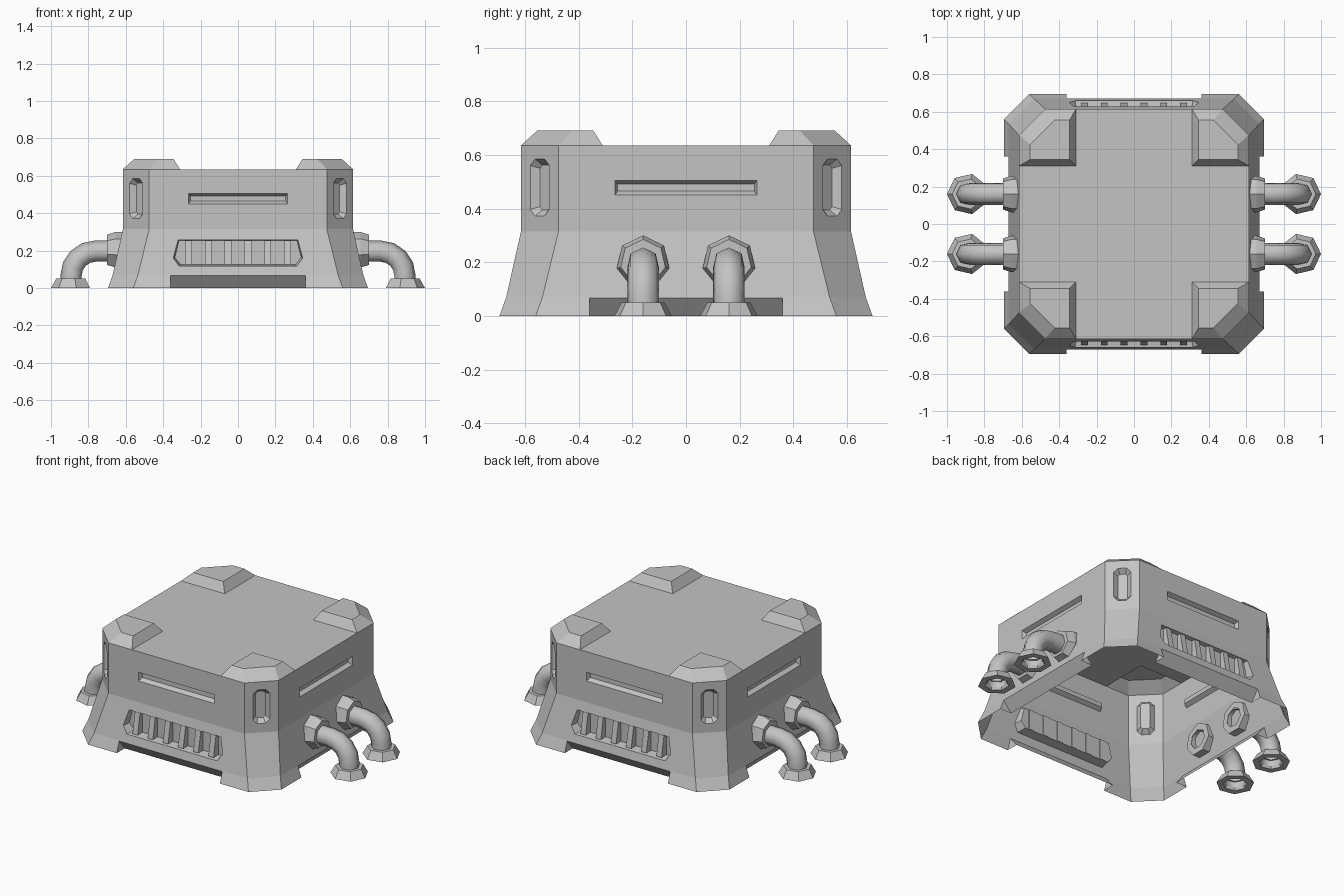
import bpy, bmesh
from math import sin, cos, pi, radians
from mathutils import Matrix, Vector

if "Cube" in bpy.data.objects:
    bpy.data.objects.remove(bpy.data.objects["Cube"])

metal = bpy.data.materials.new("grey_metal")
metal.use_nodes = True
GREY = (0.55, 0.55, 0.55, 1)
metal.diffuse_color = GREY
metal.node_tree.nodes["Principled BSDF"].inputs["Base Color"].default_value = GREY


def loft(bm, rings, caps=True, turn=Matrix()):
    """Skin a list of equal point rings, optionally closing both ends."""
    vs = [[bm.verts.new(turn @ Vector(p)) for p in ring] for ring in rings]
    n = len(rings[0])
    for a, b in zip(vs, vs[1:]):
        for i in range(n):
            j = (i + 1) % n
            bm.faces.new((a[i], a[j], b[j], b[i]))
    if caps:
        bm.faces.new(vs[0][::-1])
        bm.faces.new(vs[-1])
    return vs


def finish(bm, name, smooth=False):
    bmesh.ops.recalc_face_normals(bm, faces=bm.faces)
    mesh = bpy.data.meshes.new(name)
    for f in bm.faces:
        f.smooth = smooth
    bm.to_mesh(mesh)
    bm.free()
    ob = bpy.data.objects.new(name, mesh)
    bpy.context.collection.objects.link(ob)
    mesh.materials.append(metal)
    return ob


def quarter(k):
    return Matrix.Rotation(k * pi / 2, 4, "Z")


# Body: flared octagonal walls with a raised pad on each top corner
TOP, PAD_TOP, INNER = 0.635, 0.69, 0.31
SECTIONS = [(0, 0.695, 0.56), (0.07, 0.67, 0.535), (0.315, 0.615, 0.475)]
bm = bmesh.new()


def octagon(half, side, z):
    ring = []
    for k in range(4):
        for p in ((half, -side, z), (half, side, z)):
            ring.append(quarter(k) @ Vector(p))
    return ring


walls = loft(bm, [octagon(h, c, z) for z, h, c in SECTIONS], caps=False)
bm.faces.new(walls[0][::-1])
shoulder = walls[-1]

pads = []
for k in range(4):
    base = [(INNER, INNER), (0.615, INNER), (0.615, 0.475), (0.475, 0.615), (INNER, 0.615)]
    crown = [(0.345, 0.345), (0.555, 0.345), (0.555, 0.425), (0.425, 0.555), (0.345, 0.555)]
    lo, hi = loft(bm, [[(x, y, TOP) for x, y in base],
                       [(x, y, PAD_TOP) for x, y in crown]], caps=False, turn=quarter(k))
    bm.faces.new(hi)
    pads.append(lo)
deck = []
for k in range(4):
    lo, prev = pads[k], pads[k - 1]
    a, b, c = shoulder[2 * k], shoulder[2 * k + 1], shoulder[(2 * k + 2) % 8]
    bm.faces.new((a, b, lo[2], lo[1], prev[4], prev[3]))
    bm.faces.new((b, c, lo[3], lo[2]))
    deck += [lo[1], lo[0], lo[4]]
bm.faces.new(deck)
body = finish(bm, "body")

# Cutters: wall slots, corner slots, base notches and grille openings
bm = bmesh.new()


def recess(outer, inner, face, depth, turn, reach=0.05):
    """Tapered pocket on a wall whose outward direction is local -y."""
    loft(bm, [[(u, -face - reach, v) for u, v in outer],
              [(u, -face, v) for u, v in outer],
              [(u, -face + depth, v) for u, v in inner]], turn=turn)


def clipped(w, lo, hi, c):
    return [(-w, lo + c), (-w + c, lo), (w - c, lo), (w, lo + c),
            (w, hi - c), (w - c, hi), (-w + c, hi), (-w, hi - c)]


def box(w, lo, hi):
    return [(-w, lo), (w, lo), (w, hi), (-w, hi)]


GRILLE = [(-0.348, 0.16), (-0.315, 0.118), (0.315, 0.118),
          (0.348, 0.16), (0.325, 0.262), (-0.325, 0.262)]
GRILLE_BACK = [(u * 0.97, 0.19 + (v - 0.19) * 0.9) for u, v in GRILLE]
NOTCH = [(0.6, -0.02), (0.671, 0.067), (0.78, 0.067), (0.78, -0.02)]
for k in range(4):
    recess(box(0.265, 0.45, 0.505), box(0.255, 0.465, 0.492), 0.615, 0.025, quarter(k))
    recess(clipped(0.05, 0.372, 0.585, 0.025), clipped(0.028, 0.395, 0.562, 0.012),
           0.7707, 0.03, quarter(k + 0.5))
    loft(bm, [[(x, -d, z) for d, z in NOTCH] for x in (-0.36, 0.36)], turn=quarter(k))
for k in (0, 2):
    recess(GRILLE, GRILLE_BACK, 0.66, 0.06, quarter(k))
cutter = finish(bm, "cutter")
cutter.hide_render = True

cut = body.modifiers.new("recesses", "BOOLEAN")
cut.operation, cut.solver, cut.object = "DIFFERENCE", "EXACT", cutter
deps = bpy.context.evaluated_depsgraph_get()
body.data = bpy.data.meshes.new_from_object(body.evaluated_get(deps))
body.modifiers.clear()
bpy.data.objects.remove(cutter)

# Open the underside so the shell is hollow
bm = bmesh.new()
bm.from_mesh(body.data)
floor = [f for f in bm.faces if all(abs(v.co.z) < 1e-4 for v in f.verts)]
bmesh.ops.delete(bm, geom=floor, context="FACES")
bm.to_mesh(body.data)
bm.free()

# Grille fins, front and back
bm = bmesh.new()
FIN = [(0.595, 0.125), (0.648, 0.125), (0.624, 0.255), (0.595, 0.255)]
for k in (0, 2):
    for i in range(6):
        x = (i - 2.5) * 0.106
        loft(bm, [[(x + s, -d, z) for d, z in FIN] for s in (-0.018, 0.018)], turn=quarter(k))
finish(bm, "grille_fins")


# Side pipes: seven-sided bent tube, wall collar and foot, mirrored to four
def ring(x, z, tilt, r):
    pts = []
    for i in range(7):
        a = i * 2 * pi / 7
        n = r * cos(a)
        pts.append((x + n * sin(tilt), 0.16 + r * sin(a), z + n * cos(tilt)))
    return pts


def mirrored(rings, name, smooth=False):
    bm = bmesh.new()
    loft(bm, rings, caps=False)
    ob = finish(bm, name, smooth)
    mod = ob.modifiers.new("mirror", "MIRROR")
    mod.use_axis = (True, True, False)
    mod.use_mirror_merge = False


BEND, R = 0.13, 0.06
tube = [ring(0.61, 0.195, 0, R)]
for i in range(5):
    t = radians(22.5 * i)
    tube.append(ring(0.76 + BEND * sin(t), 0.065 + BEND * cos(t), t, R))
tube.append(ring(0.89, 0.015, pi / 2, R))
mirrored(tube, "pipes", True)
mirrored([ring(x, 0.2, 0, r) for x, r in
          ((0.61, R), (0.61, 0.1), (0.655, 0.1), (0.7, 0.085), (0.7, R - 0.01))], "pipe_collars")
mirrored([ring(0.89, z, pi / 2, r) for z, r in
          ((0.02, R), (0, 0.07), (0, 0.11), (0.05, 0.082), (0.05, R - 0.01))], "pipe_feet")
